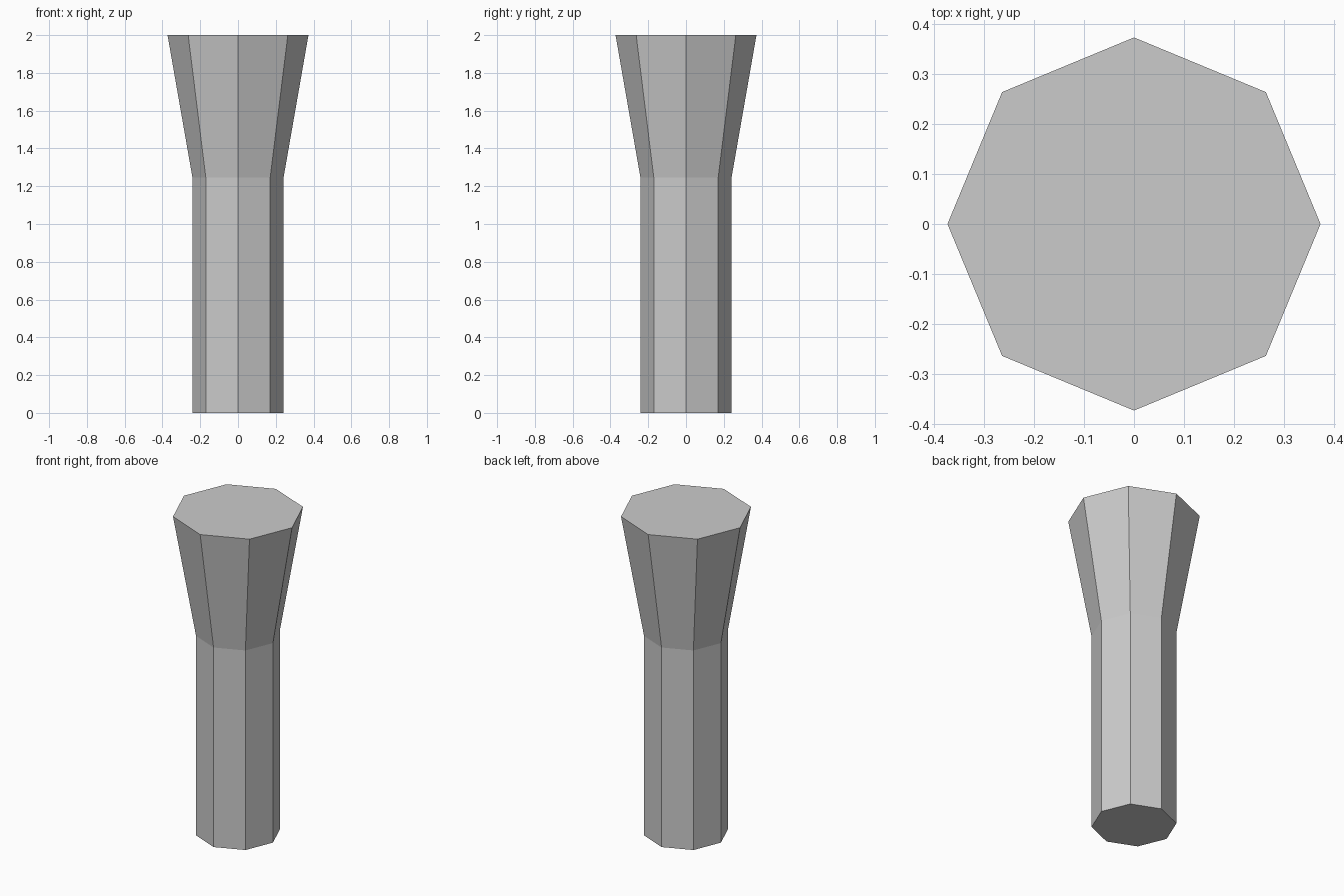
import bpy, bmesh
from math import cos, sin, tau

if "Cube" in bpy.data.objects:
    bpy.data.objects.remove(bpy.data.objects["Cube"])

SIDES = 8
PROFILE = [(0.241, 0.0), (0.241, 1.245), (0.373, 2.0)]  # (radius, height)

# Octagonal shaft with flared head, closed at both ends
bm = bmesh.new()
rings = [[bm.verts.new((r * cos(tau * i / SIDES), r * sin(tau * i / SIDES), z))
          for i in range(SIDES)] for r, z in PROFILE]
for low, high in zip(rings, rings[1:]):
    for i in range(SIDES):
        j = (i + 1) % SIDES
        bm.faces.new((low[i], low[j], high[j], high[i]))
bm.faces.new(rings[0][::-1])
bm.faces.new(rings[-1])

mesh = bpy.data.meshes.new("flared_post")
bm.to_mesh(mesh)
bm.free()
post = bpy.data.objects.new("flared_post", mesh)
bpy.context.collection.objects.link(post)
